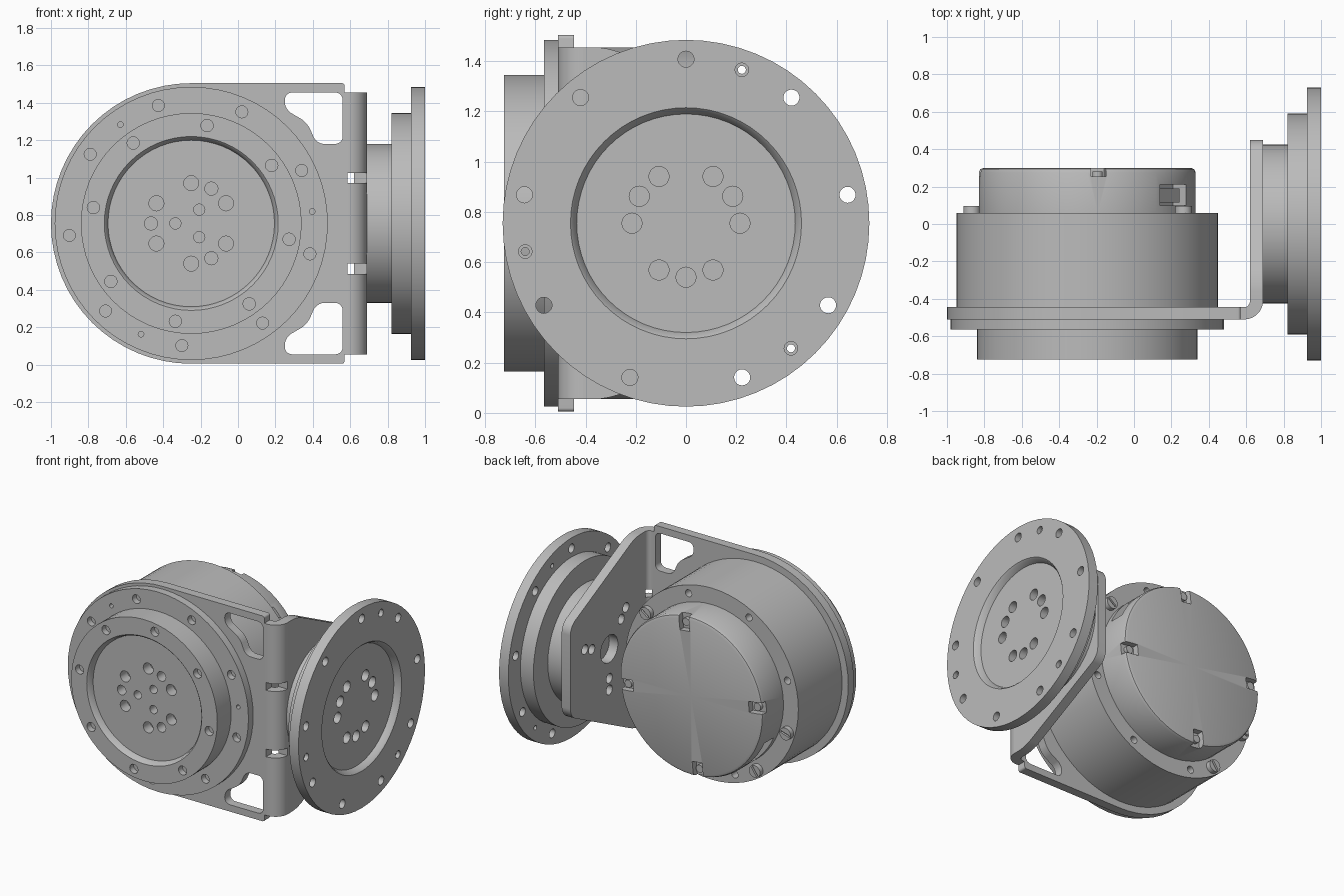
import bpy, bmesh, math
from math import radians, cos, sin, pi
from mathutils import Matrix

cube = bpy.data.objects.get("Cube")
if cube:
    bpy.data.objects.remove(cube)

metal = bpy.data.materials.new("satin grey metal")
metal.use_nodes = True
GREY = (0.5, 0.5, 0.5, 1)
metal.diffuse_color = GREY
metal.node_tree.nodes["Principled BSDF"].inputs["Base Color"].default_value = GREY

# Local frames: u, v span the disc face, w points out along the axis
MID = 0.755
MOTOR = Matrix(((1, 0, 0, -0.25), (0, 0, -1, 0), (0, 1, 0, MID), (0, 0, 0, 1)))
SIDE = Matrix(((0, 0, 1, 0), (1, 0, 0, 0), (0, 1, 0, MID), (0, 0, 0, 1)))
UPRIGHT = Matrix.Translation((0, 0, MID))


def finish(bm, name, frame):
    bmesh.ops.recalc_face_normals(bm, faces=bm.faces)
    bm.transform(frame)
    mesh = bpy.data.meshes.new(name)
    bm.to_mesh(mesh)
    bm.free()
    mesh.materials.append(metal)
    obj = bpy.data.objects.new(name, mesh)
    bpy.context.collection.objects.link(obj)
    return obj


def lathe(name, profile, frame, steps=64):
    bm = bmesh.new()
    verts = [bm.verts.new((r, 0, w)) for r, w in profile]
    edges = [bm.edges.new(pair) for pair in zip(verts, verts[1:])]
    bmesh.ops.spin(bm, geom=verts + edges, axis=(0, 0, 1), cent=(0, 0, 0),
                   angle=2 * pi, steps=steps)
    bmesh.ops.remove_doubles(bm, verts=bm.verts, dist=1e-5)
    return finish(bm, name, frame)


def prism(name, points, w0, w1, frame, rounding=0):
    bm = bmesh.new()
    face = bm.faces.new([bm.verts.new((u, v, w0)) for u, v in points])
    if rounding:
        corners = [lp.vert for lp in face.loops if lp.calc_angle() < 2.7]
        bmesh.ops.bevel(bm, geom=corners, offset=rounding, segments=5,
                        profile=0.5, affect='VERTICES')
    out = bmesh.ops.extrude_face_region(bm, geom=list(bm.faces))["geom"]
    moved = [g for g in out if isinstance(g, bmesh.types.BMVert)]
    bmesh.ops.translate(bm, verts=moved, vec=(0, 0, w1 - w0))
    return finish(bm, name, frame)


def pins(name, spots, w0, w1, frame):
    """Round pins, one for each (u, v, radius)."""
    bm = bmesh.new()
    for u, v, r in spots:
        bmesh.ops.create_cone(bm, cap_ends=True, segments=20, radius1=r, radius2=r,
                              depth=w1 - w0,
                              matrix=Matrix.Translation((u, v, (w0 + w1) / 2)))
    return finish(bm, name, frame)


def blocks(name, angles, r0, r1, width, w0, w1, frame):
    """Radial boxes placed at the given angles."""
    bm = bmesh.new()
    for a in angles:
        place = (Matrix.Rotation(radians(a), 4, 'Z')
                 @ Matrix.Translation(((r0 + r1) / 2, 0, (w0 + w1) / 2))
                 @ Matrix.Diagonal((r1 - r0, width, w1 - w0, 1)))
        bmesh.ops.create_cube(bm, size=1, matrix=place)
    return finish(bm, name, frame)


def ring(radius, size, angles):
    return [(radius * cos(radians(a)), radius * sin(radians(a)), size) for a in angles]


def every(start, count):
    return [start + i * 360 / count for i in range(count)]


def cut(obj, cutter):
    mod = obj.modifiers.new("cut", 'BOOLEAN')
    mod.operation, mod.solver, mod.object = 'DIFFERENCE', 'EXACT', cutter
    bpy.context.view_layer.objects.active = obj
    bpy.ops.object.modifier_apply(modifier=mod.name)
    bpy.data.objects.remove(cutter)


# Motor housing, with threaded holes around its rear shoulder
housing = lathe("motor_housing", [(0, -0.06), (0.7, -0.06), (0.7, 0.445), (0, 0.445)], MOTOR)
rear_holes = [a for a in every(73, 8) if int(a) not in (28, 208, 388)]
cut(housing, pins("cutter", ring(0.64, 0.026, rear_holes), -0.1, 0.0, MOTOR))

# Rear cap, with screw notches and two connector openings
cap = lathe("rear_cap", [(0, -0.3), (0.555, -0.3), (0.572, -0.293), (0.58, -0.275),
                         (0.58, -0.06), (0, -0.06)], MOTOR)
notches, sockets = every(84, 4), (36, 216)
cut(cap, blocks("cutter", notches, 0.47, 0.65, 0.08, -0.35, -0.255, MOTOR))
cut(cap, blocks("cutter", sockets, 0.48, 0.65, 0.24, -0.21, -0.1, MOTOR))
pins("cap_screws", ring(0.525, 0.028, notches), -0.28, -0.25, MOTOR)
blocks("connectors", sockets, 0.47, 0.545, 0.18, -0.19, -0.115, MOTOR)
screws = pins("housing_screws", ring(0.645, 0.045, (37, 197, 235)), -0.095, -0.05, MOTOR)
cut(screws, blocks("cutter", (37, 197, 235), 0.61, 0.68, 0.014, -0.12, -0.08, MOTOR))

# Front output flange with bolt circles and a recessed face
flange = lathe("front_flange", [(0, 0.505), (0.73, 0.505), (0.73, 0.565), (0.59, 0.565),
                                (0.59, 0.725), (0.465, 0.725), (0.455, 0.715),
                                (0.445, 0.68), (0, 0.68)], MOTOR)
cut(flange, pins("cutter", ring(0.655, 0.032, every(25.6, 9))
                 + ring(0.65, 0.015, every(5.6, 3)), 0.52, 0.6, MOTOR))
cut(flange, pins("cutter", ring(0.53, 0.033, every(35.8, 8)), 0.68, 0.8, MOTOR))
face_holes = (ring(0.215, 0.04, (90, 30, -30, -90, 210, 150))
              + ring(0.215, 0.035, (60, -60, 180)) + ring(0.085, 0.03, (60, 180, 300)))
cut(flange, pins("cutter", face_holes, 0.6, 0.8, MOTOR))

# Mounting plate: half round with square end and two windows
outline = [(0.75 * cos(a), 0.75 * sin(a)) for a in [pi / 2 + i * pi / 32 for i in range(33)]]
plate = prism("mounting_plate", outline + [(0.82, -0.75), (0.82, 0.75)],
              0.445, 0.51, MOTOR, 0.015)
window = [(0.5, 0.7), (0.5, 0.61), (0.62, 0.54), (0.67, 0.425), (0.81, 0.425), (0.81, 0.7)]
for side in (1, -1):
    cut(plate, prism("cutter", [(u, v * side) for u, v in window], 0.4, 0.56, MOTOR, 0.04))

# Bent corner joining the two plates, with two relief slots
turns = [i * pi / 16 for i in range(9)]
outer = [(0.59 + 0.1 * sin(t), -0.41 - 0.1 * cos(t)) for t in turns]
inner = [(0.59 + 0.03 * sin(t), -0.41 - 0.035 * cos(t)) for t in reversed(turns)]
bend = prism("bracket_bend", [(0.565, -0.51)] + outer + inner + [(0.565, -0.445)],
             -0.7, 0.7, UPRIGHT)
for z in (0.243, -0.243):
    cut(bend, prism("cutter", [(0.585, -0.6), (0.75, -0.6), (0.75, -0.415), (0.585, -0.415)],
                    z - 0.028, z + 0.028, UPRIGHT))

# Tapered side plate
half = [(-0.41, 0.7), (-0.3, 0.7), (0.45, 0.33)]
side_plate = prism("side_plate", half + [(y, -z) for y, z in reversed(half)],
                   0.62, 0.69, SIDE)
mod = side_plate.modifiers.new("rounded", 'BEVEL')
mod.width, mod.segments, mod.limit_method = 0.06, 5, 'VGROUP'
group = side_plate.vertex_groups.new(name="rounded")
marks = [v.index for v in side_plate.data.vertices if v.co.y > 0]
group.add(marks, 1, 'ADD')
mod.vertex_group = "rounded"
mod.limit_method = 'ANGLE'
side_plate.modifiers.remove(mod)
bm = bmesh.new()
bm.from_mesh(side_plate.data)
tips = [e for e in bm.edges if all(v.co.y > -0.35 for v in e.verts)
        and abs(e.verts[0].co.x - e.verts[1].co.x) > 0.05]
bmesh.ops.bevel(bm, geom=tips, offset=0.06, segments=5, profile=0.5, affect='EDGES')
bm.to_mesh(side_plate.data)
bm.free()
bolts = ring(0.215, 0.035, (-90, 20, 130)) + ring(0.3, 0.035, (-90, 20, 130))
cut(side_plate, pins("cutter", bolts + [(0, 0, 0.1)], 0.6, 0.75, SIDE))

# Side output flange: stepped disc with bolt holes and a recessed face
disc = lathe("side_flange", [(0, 0.69), (0.425, 0.69), (0.425, 0.82), (0.59, 0.82),
                             (0.59, 0.925), (0.73, 0.925), (0.73, 1.0), (0.46, 1.0),
                             (0.45, 0.99), (0.435, 0.955), (0, 0.955)], SIDE)
cut(disc, pins("cutter", ring(0.653, 0.032, every(10, 9)), 0.9, 1.05, SIDE))
cut(disc, pins("cutter", ring(0.65, 0.016, every(70, 3)), 0.9, 1.05, SIDE))
cut(disc, pins("cutter", ring(0.65, 0.027, every(70, 3)), 0.97, 1.05, SIDE))
cut(disc, pins("cutter", ring(0.215, 0.04, (0, 30, 60, 120, 150, 180, 240, 270, 300)),
               0.88, 1.05, SIDE))

# Smooth round walls, keep edges crisp
bpy.ops.object.select_all(action='DESELECT')
for obj in bpy.context.collection.objects:
    if obj.type == 'MESH' and metal.name in obj.data.materials:
        obj.select_set(True)
        bpy.context.view_layer.objects.active = obj
bpy.ops.object.shade_smooth_by_angle(angle=radians(30))
